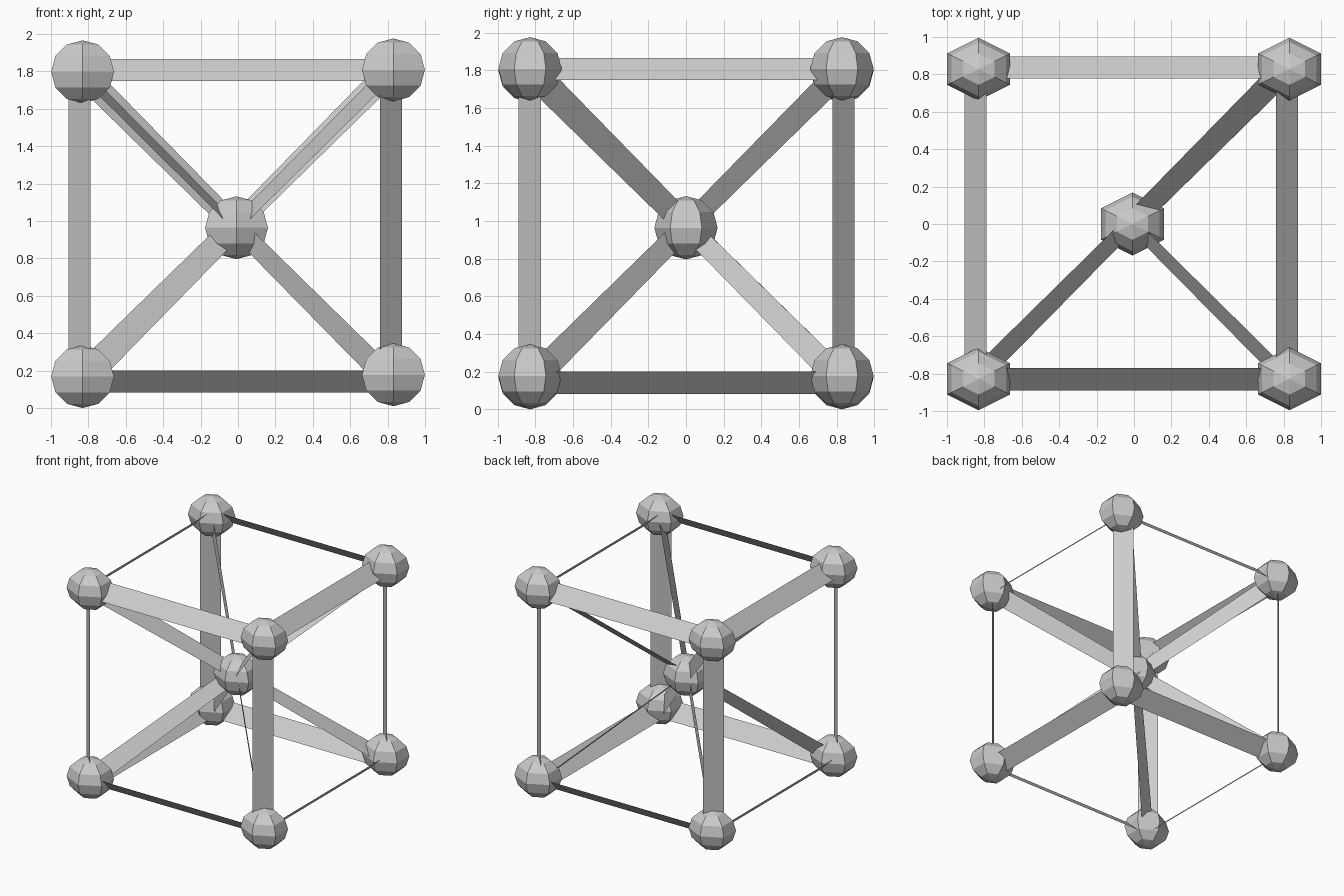
import bpy, bmesh, math
from mathutils import Vector, Matrix
from itertools import product

cube = bpy.data.objects.get("Cube")
if cube:
    bpy.data.objects.remove(cube, do_unlink=True)

grey = bpy.data.materials.new("light grey")
grey.use_nodes = True
grey.diffuse_color = (0.6, 0.6, 0.6, 1)
grey.node_tree.nodes["Principled BSDF"].inputs["Base Color"].default_value = (0.6, 0.6, 0.6, 1)

MIDDLE = Vector((-0.015, 0.003, 0.974))   # centre of the strut frame
HALF = 0.833                              # half the frame size
RADIUS = 0.168


def add_object(name, bm):
    mesh = bpy.data.meshes.new(name)
    bm.to_mesh(mesh)
    bm.free()
    mesh.materials.append(grey)
    obj = bpy.data.objects.new(name, mesh)
    bpy.context.collection.objects.link(obj)
    return obj


def ball(name, centre):
    """Six-sided faceted ball, widened to be equally broad in x and y."""
    bm = bmesh.new()
    bmesh.ops.create_uvsphere(bm, u_segments=6, v_segments=6, radius=RADIUS)
    if max(v.co.x for v in bm.verts) > RADIUS * 0.95:
        bmesh.ops.rotate(bm, verts=bm.verts, matrix=Matrix.Rotation(math.pi / 6, 3, 'Z'))
    bmesh.ops.scale(bm, verts=bm.verts, vec=(1 / math.cos(math.pi / 6), 1, 1))
    bmesh.ops.translate(bm, verts=bm.verts, vec=centre)
    add_object(name, bm)


def strut(name, start, end, normal, start_width, end_width):
    """Flat strip between two points, facing the given normal."""
    side = (end - start).cross(Vector(normal)).normalized() / 2
    bm = bmesh.new()
    bm.faces.new([bm.verts.new(p) for p in (
        start - side * start_width, end - side * end_width,
        end + side * end_width, start + side * start_width)])
    add_object(name, bm)


def label(x, y, z):
    words = {"x": ("right", "left"), "y": ("front", "back"), "z": ("bottom", "top")}
    return "_".join(words[a][s > 0] for a, s in zip("zyx", (z, y, x)) if s)


# Balls in the middle and at the corners
ball("middle_ball", Vector((-0.008, 0, 0.964)))
for x, y, z in product((-1, 1), repeat=3):
    centre = Vector((x * 0.831, y * 0.828, 0.988 + z * 0.815 + x * 0.005))
    ball(label(x, y, z) + "_ball", centre)

# Twelve edge struts, each facing away from the middle
for axis in range(3):
    for a, b in product((-1, 1), repeat=2):
        outward = Vector((0, 0, 0))
        outward[(axis + 1) % 3], outward[(axis + 2) % 3] = a, b
        along = Vector((0, 0, 0))
        along[axis] = 1
        strut(label(*outward) + "_edge_strut",
              MIDDLE + HALF * (outward - along), MIDDLE + HALF * (outward + along),
              outward, 0.167, 0.167)

# Eight diagonal struts, each turned its own way about its length
facing = {
    (1, -1, 1): (-2, -1, 1),
    (-1, -1, 1): (0.8, -0.25, 0.55),
    (-1, 1, 1): (1, 1, 0),
    (1, 1, 1): (0, -1, 1),
    (-1, -1, -1): (1, -2, 1),
    (1, -1, -1): (-1.15, -1, -0.15),
    (1, 1, -1): (1, 0, 1),
    (-1, 1, -1): (1, 1, 0),
}
for corner, normal in facing.items():
    strut(label(*corner) + "_diagonal_strut", MIDDLE,
          MIDDLE + HALF * Vector(corner), normal, 0.12, 0.15)
